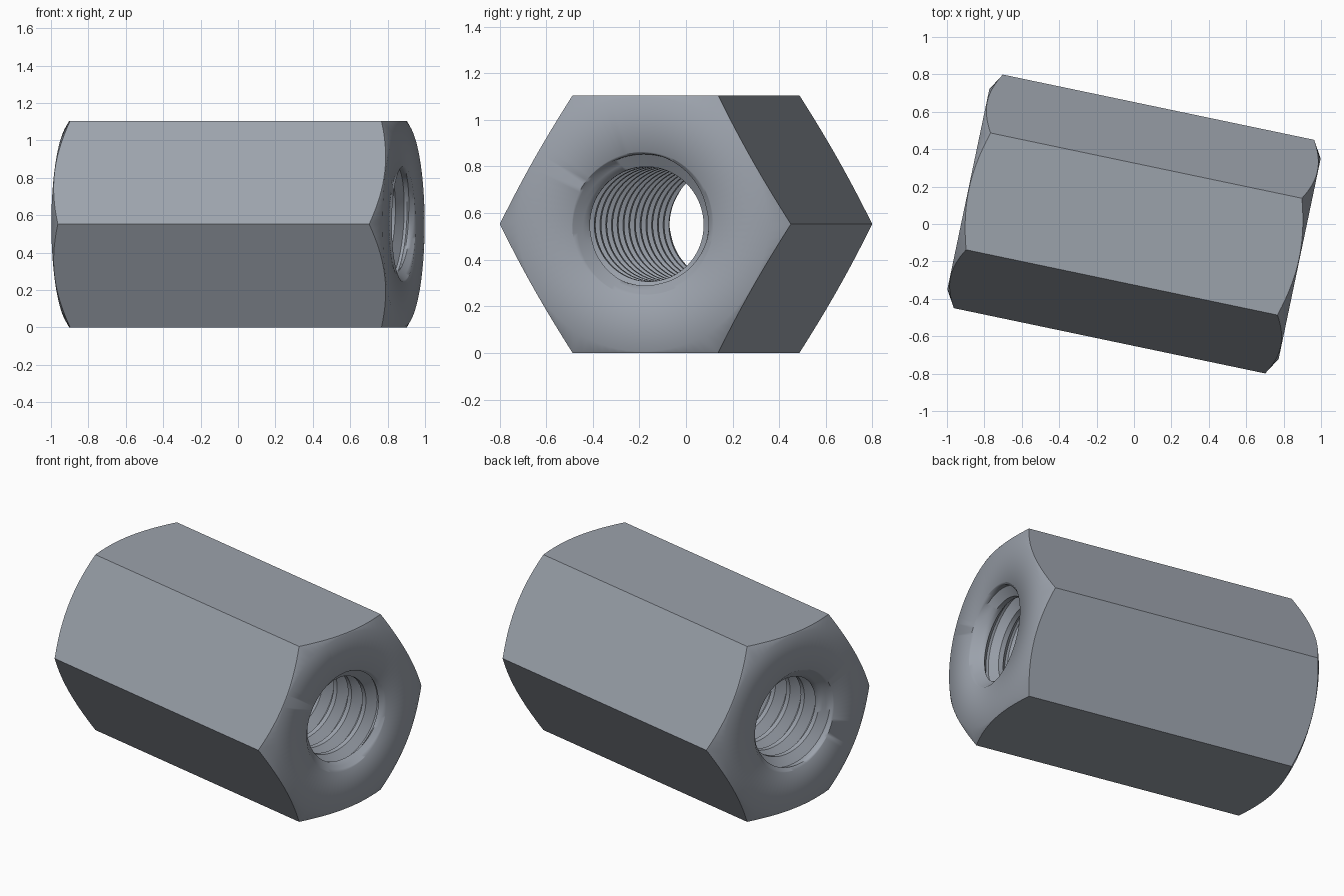
import bpy, bmesh, math

cube = bpy.data.objects.get("Cube")
if cube:
    bpy.data.objects.remove(cube, do_unlink=True)

SEGS = 96            # divisions around the axis, a multiple of six
HALF = 0.905         # half length along the axis
APOTHEM = 0.5525     # centre to flat
FACE_R = 0.547       # radius of the flat end face
SINK_R = 0.31        # countersink mouth
CREST_R, ROOT_R = 0.246, 0.30
PITCH = 0.12
ROWS = [0, 0.12, 0.25, 0.4, 0.56, 0.69, 0.8, 0.9]   # thread samples in one pitch

bm = bmesh.new()


def vert(u, r, a):
    return bm.verts.new((u, r * math.cos(a), r * math.sin(a)))


def skin(a, b):
    """Join two rows of vertices with quads."""
    for i in range(len(a) - 1):
        bm.faces.new((a[i], a[i + 1], b[i + 1], b[i]))


def hex_radius(a):
    return APOTHEM / math.cos(a % (math.pi / 3) - math.pi / 6)


def thread_radius(f):
    """Flat crest, flank, short flat root, flank."""
    f %= 1
    if f < 0.25:
        t = 0
    elif f < 0.56:
        t = (f - 0.25) / 0.31
    elif f < 0.69:
        t = 1
    else:
        t = (1 - f) / 0.31
    return CREST_R + (ROOT_R - CREST_R) * t


angles = [2 * math.pi * i / SEGS for i in range(SEGS + 1)]

# End faces with conical corner chamfers
rims = []
for side in (-1, 1):
    mouth = [vert(side * HALF, SINK_R, a) for a in angles]
    face = [vert(side * HALF, FACE_R, a) for a in angles]
    rim = [vert(side * (HALF - 0.6 * (hex_radius(a) - FACE_R)), hex_radius(a), a)
           for a in angles]
    skin(mouth, face)
    skin(face, rim)
    rims.append(rim)

# Six flats, one face each
step = SEGS // 6
for k in range(6):
    part = slice(k * step, (k + 1) * step + 1)
    bm.faces.new(rims[0][part] + rims[1][part][::-1])

# Helical thread, opened by a countersink at both ends
turns = math.ceil(2 * HALF / PITCH) + 2
previous = None
for turn in range(turns):
    for frac in ROWS:
        row = []
        for a in angles:
            u = -HALF + PITCH * (turn - 1 + frac + a / (2 * math.pi))
            u = max(-HALF, min(HALF, u))
            cone = SINK_R - (HALF - abs(u))
            row.append(vert(u, max(thread_radius(frac), cone), a))
        if previous:
            skin(previous, row)
        previous = row

bmesh.ops.remove_doubles(bm, verts=bm.verts, dist=0.00002)
bmesh.ops.recalc_face_normals(bm, faces=bm.faces)
mesh = bpy.data.meshes.new("hex_standoff")
bm.to_mesh(mesh)
bm.free()

# Steel colour
steel = bpy.data.materials.new("blue_grey_steel")
steel.use_nodes = True
colour = (0.33, 0.36, 0.41, 1)
steel.diffuse_color = colour
steel.node_tree.nodes["Principled BSDF"].inputs["Base Color"].default_value = colour
mesh.materials.append(steel)

# Place and shade the part
standoff = bpy.data.objects.new("hex_standoff", mesh)
bpy.context.collection.objects.link(standoff)
standoff.location.z = APOTHEM
standoff.rotation_euler.z = math.radians(-11.84)
bpy.ops.object.select_all(action='DESELECT')
standoff.select_set(True)
bpy.context.view_layer.objects.active = standoff
bpy.ops.object.shade_smooth_by_angle(angle=math.radians(50))
